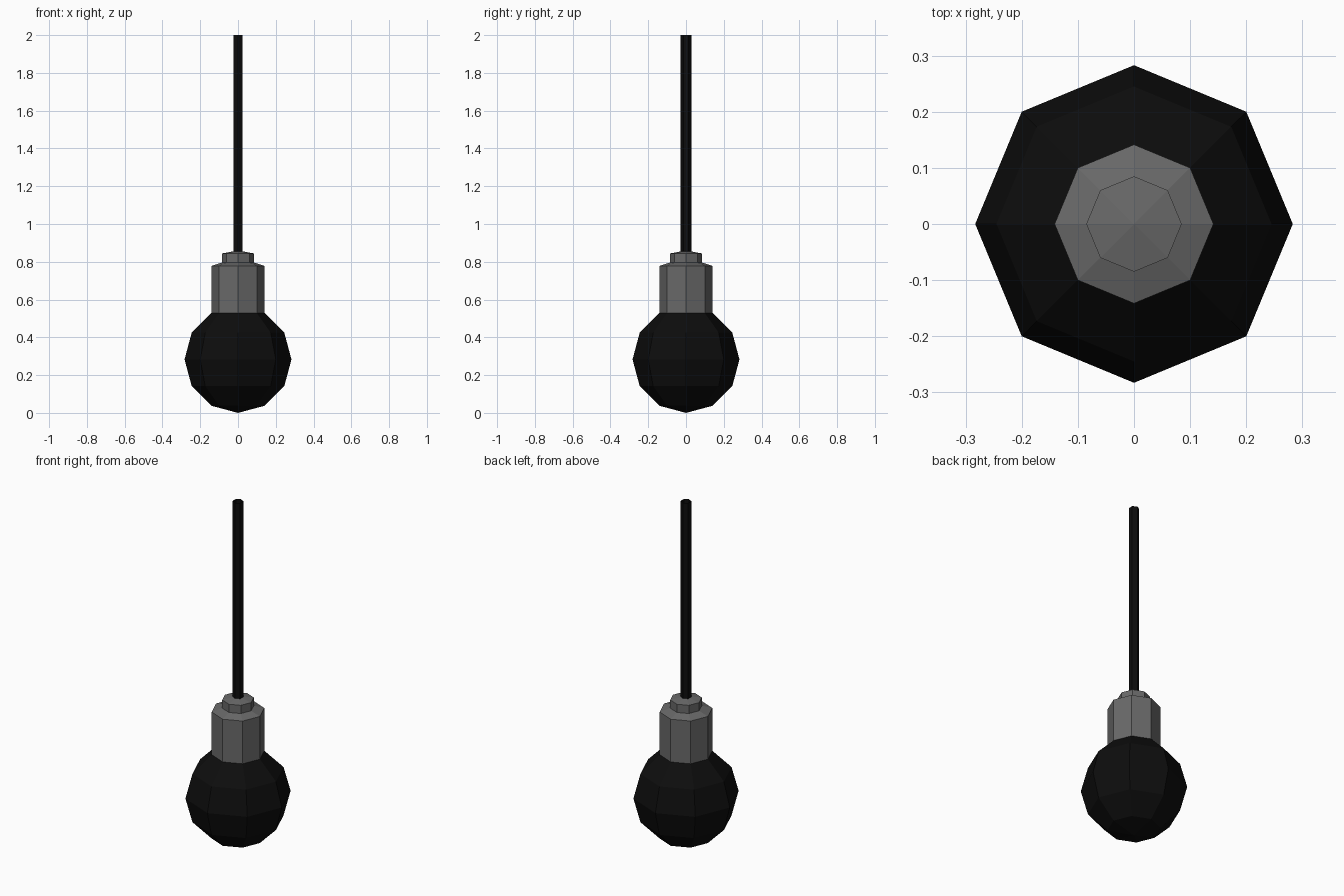
import bpy, bmesh
from math import sin, cos, pi, radians

if "Cube" in bpy.data.objects:
    bpy.data.objects.remove(bpy.data.objects["Cube"])


def material(name, value):
    mat = bpy.data.materials.new(name)
    mat.diffuse_color = (value, value, value, 1)
    mat.use_nodes = True
    mat.node_tree.nodes["Principled BSDF"].inputs["Base Color"].default_value = mat.diffuse_color
    return mat


def lathe(name, profile, sides, mat, turn=0.0):
    """Revolve (radius, z) points around z; radius 0 makes a single pole."""
    bm = bmesh.new()
    rings = []
    for r, z in profile:
        count = sides if r > 0 else 1
        rings.append([bm.verts.new((r * cos(turn + 2 * pi * i / sides),
                                    r * sin(turn + 2 * pi * i / sides), z))
                      for i in range(count)])
    for low, high in zip(rings, rings[1:]):
        for i in range(sides):
            j = (i + 1) % sides
            corners = [low[i % len(low)], low[j % len(low)],
                       high[j % len(high)], high[i % len(high)]]
            bm.faces.new(list(dict.fromkeys(corners)))
    mesh = bpy.data.meshes.new(name)
    bm.to_mesh(mesh)
    bm.free()
    obj = bpy.data.objects.new(name, mesh)
    bpy.context.collection.objects.link(obj)
    mesh.materials.append(mat)
    return obj


black = material("black", 0.004)
grey = material("dark_grey", 0.14)

R = 0.283

# Faceted globe, open where it meets the socket
globe = [(0, 0)]
globe += [(R * cos(radians(a)), R + R * sin(radians(a))) for a in range(-60, 61, 30)]
lathe("bulb", globe, 8, black)

# Octagonal socket with stepped, slightly pointed cap
neck = globe[-1]
lathe("socket", [neck, (neck[0], 0.778), (0.085, 0.796), (0.085, 0.844), (0, 0.86)],
      8, grey)

# Hexagonal hanging cable, open tube
lathe("cable", [(0.028, 0.852), (0.028, 2.0)], 6, black, pi / 2)
